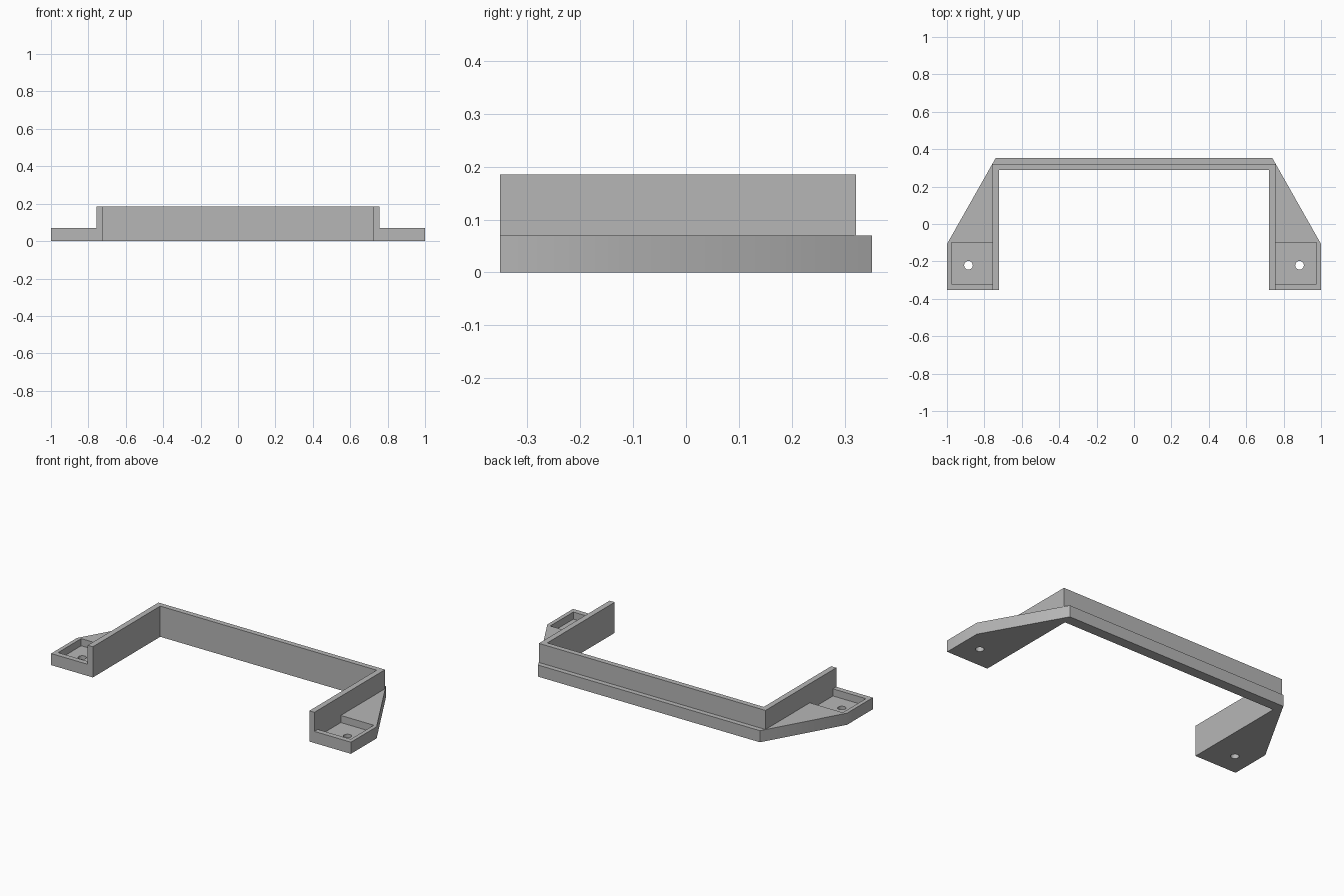
import bpy
import bmesh

cube = bpy.data.objects.get("Cube")
if cube:
    bpy.data.objects.remove(cube, do_unlink=True)

grey = bpy.data.materials.new("plain_grey")
grey.use_nodes = True
COLOUR = (0.47, 0.47, 0.47, 1)
grey.diffuse_color = COLOUR
grey.node_tree.nodes["Principled BSDF"].inputs["Base Color"].default_value = COLOUR

FRONT, BACK = -0.352, 0.352
INNER_X, WALL_X = 0.722, 0.756
INNER_Y, WALL_Y = 0.29, 0.322
BASE_TOP, WALL_TOP = 0.07, 0.185
POCKET_FLOOR = 0.027


def finish(name, bm):
    bmesh.ops.recalc_face_normals(bm, faces=bm.faces)
    mesh = bpy.data.meshes.new(name)
    bm.to_mesh(mesh)
    bm.free()
    mesh.materials.append(grey)
    obj = bpy.data.objects.new(name, mesh)
    bpy.context.collection.objects.link(obj)
    return obj


def prism(name, outline, bottom, top):
    bm = bmesh.new()
    face = bm.faces.new([bm.verts.new((x, y, bottom)) for x, y in outline])
    extruded = bmesh.ops.extrude_face_region(bm, geom=[face])["geom"]
    verts = [g for g in extruded if isinstance(g, bmesh.types.BMVert)]
    bmesh.ops.translate(bm, verts=verts, vec=(0, 0, top - bottom))
    return finish(name, bm)


def mirrored(half):
    return half + [(-x, y) for x, y in reversed(half)]


def combine(target, tool, operation):
    # Apply a boolean and discard the helper
    mod = target.modifiers.new("combine", "BOOLEAN")
    mod.operation = operation
    mod.solver = "EXACT"
    mod.object = tool
    tool.hide_render = True
    bpy.context.view_layer.update()
    evaluated = target.evaluated_get(bpy.context.evaluated_depsgraph_get())
    mesh = bpy.data.meshes.new_from_object(evaluated)
    target.modifiers.clear()
    target.data = mesh
    bpy.data.objects.remove(tool, do_unlink=True)


# Low base with angled mounting flanges and a lip along the back
bracket = prism("bracket_frame", mirrored([
    (INNER_X, INNER_Y), (INNER_X, FRONT), (1, FRONT), (1, -0.107), (0.74, BACK),
]), 0, BASE_TOP)

# Tall U-shaped wall
wall = prism("wall", mirrored([
    (INNER_X, INNER_Y), (INNER_X, FRONT), (WALL_X, FRONT), (WALL_X, WALL_Y),
]), 0, WALL_TOP)
combine(bracket, wall, "UNION")

# Square pocket and screw hole in each flange
for side in (1, -1):
    near, far = side * WALL_X, side * 0.976
    pocket = prism("pocket_cutter", [
        (near, -0.32), (far, -0.32), (far, -0.1), (near, -0.1),
    ], POCKET_FLOOR, BASE_TOP + 0.05)
    combine(bracket, pocket, "DIFFERENCE")

    bm = bmesh.new()
    bmesh.ops.create_cone(bm, cap_ends=True, segments=32, radius1=0.023,
                          radius2=0.023, depth=0.3)
    bmesh.ops.translate(bm, verts=bm.verts, vec=(side * 0.885, -0.221, 0))
    combine(bracket, finish("hole_cutter", bm), "DIFFERENCE")

# Keep flat faces crisp and the holes round
bpy.ops.object.select_all(action="DESELECT")
bracket.select_set(True)
bpy.context.view_layer.objects.active = bracket
bpy.ops.object.shade_smooth_by_angle()
